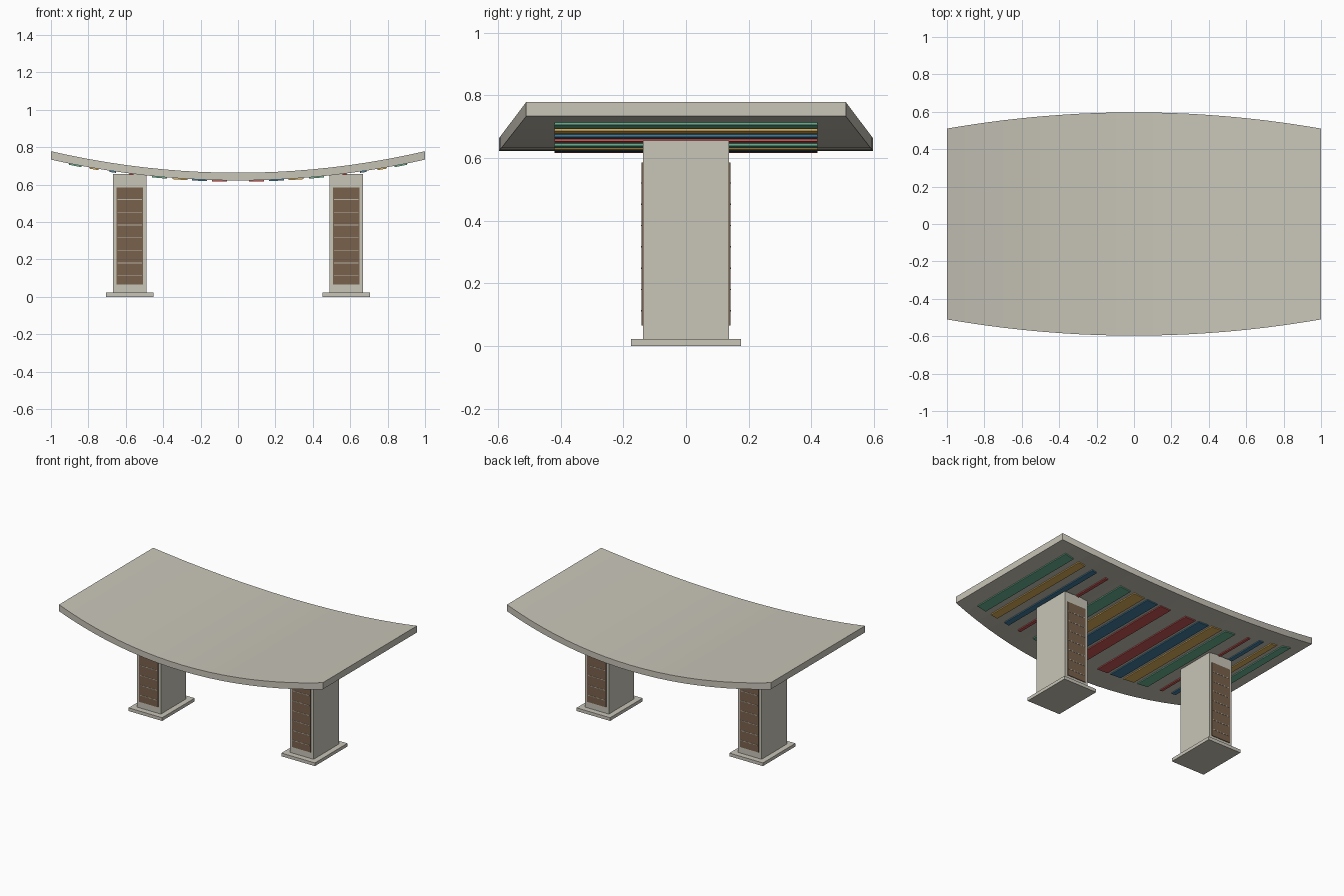
import bpy, bmesh

if "Cube" in bpy.data.objects:
    bpy.data.objects.remove(bpy.data.objects["Cube"])


def material(name, rgb):
    m = bpy.data.materials.new(name)
    m.diffuse_color = (*rgb, 1)
    m.use_nodes = True
    m.node_tree.nodes["Principled BSDF"].inputs["Base Color"].default_value = m.diffuse_color
    return m


CONCRETE = material("pale concrete", (0.58, 0.56, 0.48))
BROWN = material("brown panel", (0.19, 0.12, 0.073))
JOINT = material("light joint", (0.50, 0.47, 0.40))
RED = material("red", (0.60, 0.10, 0.095))
BLUE = material("blue", (0.06, 0.22, 0.36))
YELLOW = material("yellow", (0.74, 0.46, 0.11))
GREEN = material("green", (0.15, 0.46, 0.30))


def top_z(x):
    return 0.663 + 0.115 * x * x


def under_z(x):
    return 0.622 + 0.111 * x * x


def half_depth(x):
    return 0.51 + 0.087 * (1 - x * x)


def add_mesh(name, bm, mat):
    bmesh.ops.recalc_face_normals(bm, faces=bm.faces[:])
    me = bpy.data.meshes.new(name)
    bm.to_mesh(me)
    bm.free()
    me.materials.append(mat)
    ob = bpy.data.objects.new(name, me)
    bpy.context.collection.objects.link(ob)
    return ob


def box(name, x, y, z, mat):
    """Box from (min, max) pairs."""
    bm = bmesh.new()
    bmesh.ops.create_cube(bm, size=1)
    for v in bm.verts:
        v.co = [a + (b - a) * (c + 0.5) for (a, b), c in zip((x, y, z), v.co)]
    return add_mesh(name, bm, mat)


def curved_slab(name, xs, low, high, depth, mat):
    """Slab swept along x through rectangular sections."""
    bm = bmesh.new()
    rings = []
    for x in xs:
        d = depth(x)
        rings.append([bm.verts.new(p) for p in
                      ((x, -d, low(x)), (x, d, low(x)), (x, d, high(x)), (x, -d, high(x)))])
    for a, b in zip(rings, rings[1:]):
        for i in range(4):
            j = (i + 1) % 4
            bm.faces.new((a[i], a[j], b[j], b[i]))
    bm.faces.new(rings[0])
    bm.faces.new(rings[-1])
    return add_mesh(name, bm, mat)


# Sagging roof with bowed long edges
SEGMENTS = 20
roof = curved_slab("roof", [-1 + 2 * i / SEGMENTS for i in range(SEGMENTS + 1)],
                   under_z, top_z, half_depth, CONCRETE)

# Coloured stripes under the roof: (centre, width, colour), mirrored in x
STRIPES = [(0.10, 0.08, RED), (0.205, 0.08, BLUE), (0.31, 0.08, YELLOW), (0.42, 0.08, GREEN),
           (0.57, 0.02, RED), (0.67, 0.035, BLUE), (0.77, 0.05, YELLOW), (0.87, 0.065, GREEN)]
for side in (-1, 1):
    for centre, width, mat in STRIPES:
        c = side * centre
        curved_slab("roof_stripe", [c - width / 2, c + width / 2],
                    lambda x: under_z(x) - 0.007, lambda x: under_z(x) + 0.002,
                    lambda x: 0.42, mat)

# Two piers with plinths and slatted panels on the front and back
for side in (-1, 1):
    c = side * 0.579
    box("plinth", (c - 0.127, c + 0.127), (-0.176, 0.176), (0, 0.022), CONCRETE)
    box("pier", (c - 0.09, c + 0.09), (-0.137, 0.137), (0.022, 0.655), CONCRETE)
    for face in (-1, 1):
        y = sorted((face * 0.136, face * 0.1415))
        box("pier_panel", (c - 0.071, c + 0.071), y, (0.065, 0.585), BROWN)
        y = sorted((face * 0.139, face * 0.143))
        for i in range(7):
            z = 0.112 + 0.068 * i
            box("panel_joint", (c - 0.065, c + 0.065), y, (z - 0.002, z + 0.002), JOINT)
